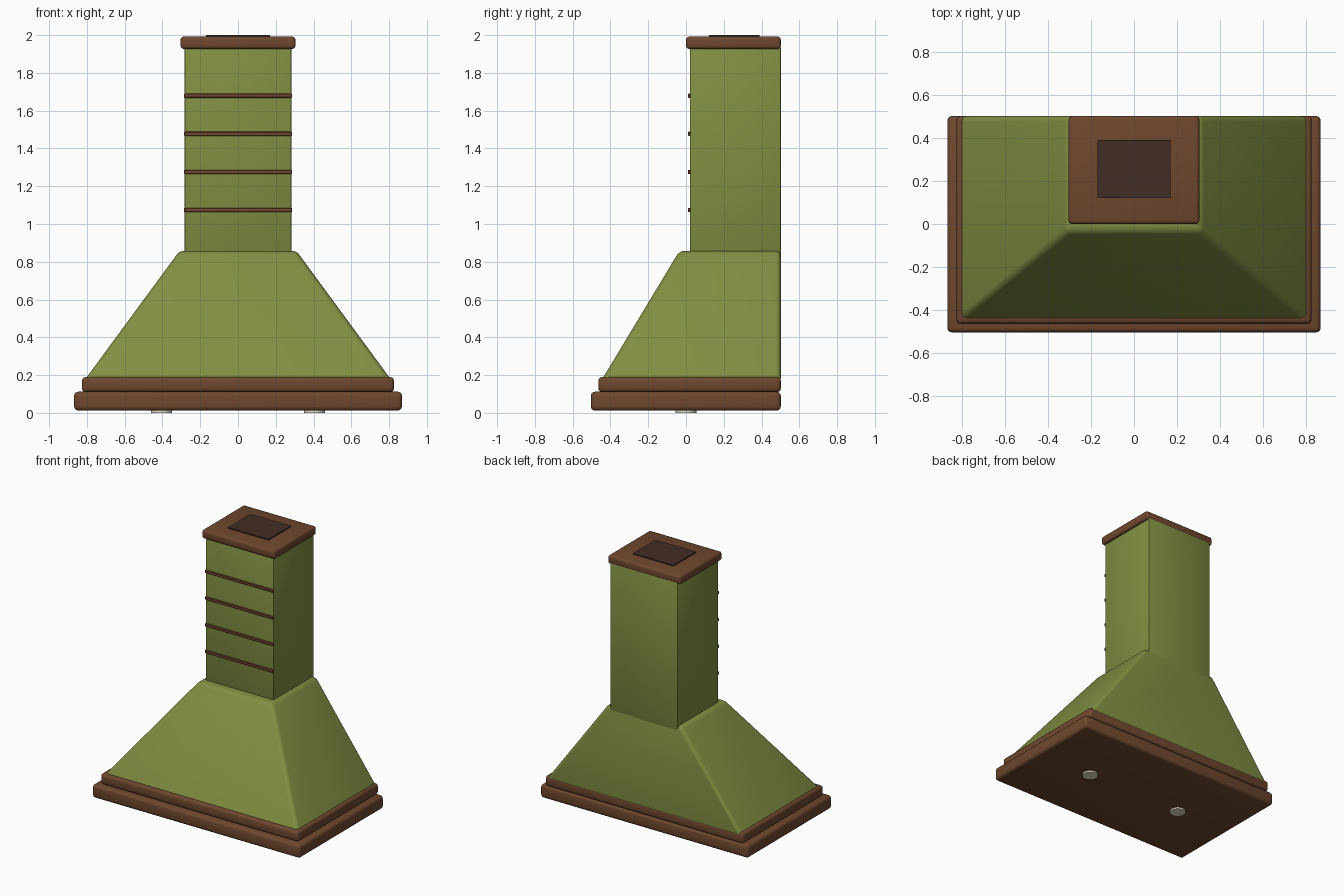
import bpy, bmesh

if "Cube" in bpy.data.objects:
    bpy.data.objects.remove(bpy.data.objects["Cube"])


def material(name, rgb):
    m = bpy.data.materials.new(name)
    m.diffuse_color = (*rgb, 1)
    m.use_nodes = True
    m.node_tree.nodes["Principled BSDF"].inputs["Base Color"].default_value = m.diffuse_color
    return m


green = material("olive_green", (0.22, 0.275, 0.055))
brown = material("wood_brown", (0.155, 0.064, 0.027))
dark = material("dark_brown", (0.055, 0.026, 0.018))
lamp = material("warm_lamp", (0.80, 0.76, 0.60))


def finish(name, bm, mat, bevel=0.0, segments=3):
    bmesh.ops.recalc_face_normals(bm, faces=bm.faces)
    if bevel:
        bmesh.ops.bevel(bm, geom=bm.edges[:], offset=bevel, segments=segments,
                        profile=0.5, affect='EDGES', clamp_overlap=True)
    mesh = bpy.data.meshes.new(name)
    bm.to_mesh(mesh)
    bm.free()
    mesh.materials.append(mat)
    ob = bpy.data.objects.new(name, mesh)
    bpy.context.collection.objects.link(ob)
    bpy.ops.object.select_all(action='DESELECT')
    ob.select_set(True)
    bpy.context.view_layer.objects.active = ob
    bpy.ops.object.shade_smooth_by_angle(angle=0.6)
    return ob


def frustum(name, bottom, top, mat, bevel=0.0, segments=3):
    """Block between two rectangles, each given as (half_x, y0, y1, z)."""
    bm = bmesh.new()
    rings = [[bm.verts.new(p) for p in
              ((-h, y0, z), (h, y0, z), (h, y1, z), (-h, y1, z))]
             for h, y0, y1, z in (bottom, top)]
    bm.faces.new(rings[0])
    bm.faces.new(rings[1])
    for i in range(4):
        j = (i + 1) % 4
        bm.faces.new((rings[0][i], rings[0][j], rings[1][j], rings[1][i]))
    return finish(name, bm, mat, bevel, segments)


def box(name, h, y0, y1, z0, z1, mat, bevel=0.0, segments=3):
    return frustum(name, (h, y0, y1, z0), (h, y0, y1, z1), mat, bevel, segments)


# Stepped base mouldings
box("base_moulding", 0.868, -0.504, 0.502, 0.012, 0.112, brown, 0.022)
box("upper_moulding", 0.826, -0.464, 0.502, 0.110, 0.190, brown, 0.02)

# Sloped hood and straight chimney
frustum("hood", (0.822, -0.455, 0.502, 0.16), (0.31, -0.035, 0.502, 0.857),
        green, 0.025, 4)
box("chimney", 0.283, 0.02, 0.502, 0.82, 1.94, green, 0.006, 2)

# Trim strips across the chimney front
for i in range(4):
    z = 1.074 + i * 0.2017
    box(f"trim_strip_{i + 1}", 0.286, 0.01, 0.024, z - 0.011, z + 0.011, brown, 0.003, 1)

# Cap and flue opening
box("chimney_cap", 0.304, 0.0, 0.502, 1.927, 1.992, brown, 0.016)
box("flue_plate", 0.169, 0.122, 0.39, 1.985, 2.0, dark)

# Round lamps under the base
for side, x in (("left", -0.405), ("right", 0.405)):
    bm = bmesh.new()
    bmesh.ops.create_cone(bm, cap_ends=True, segments=32, radius1=0.055,
                          radius2=0.055, depth=0.02)
    bmesh.ops.translate(bm, verts=bm.verts, vec=(x, 0, 0.01))
    finish(f"lamp_{side}", bm, lamp)
